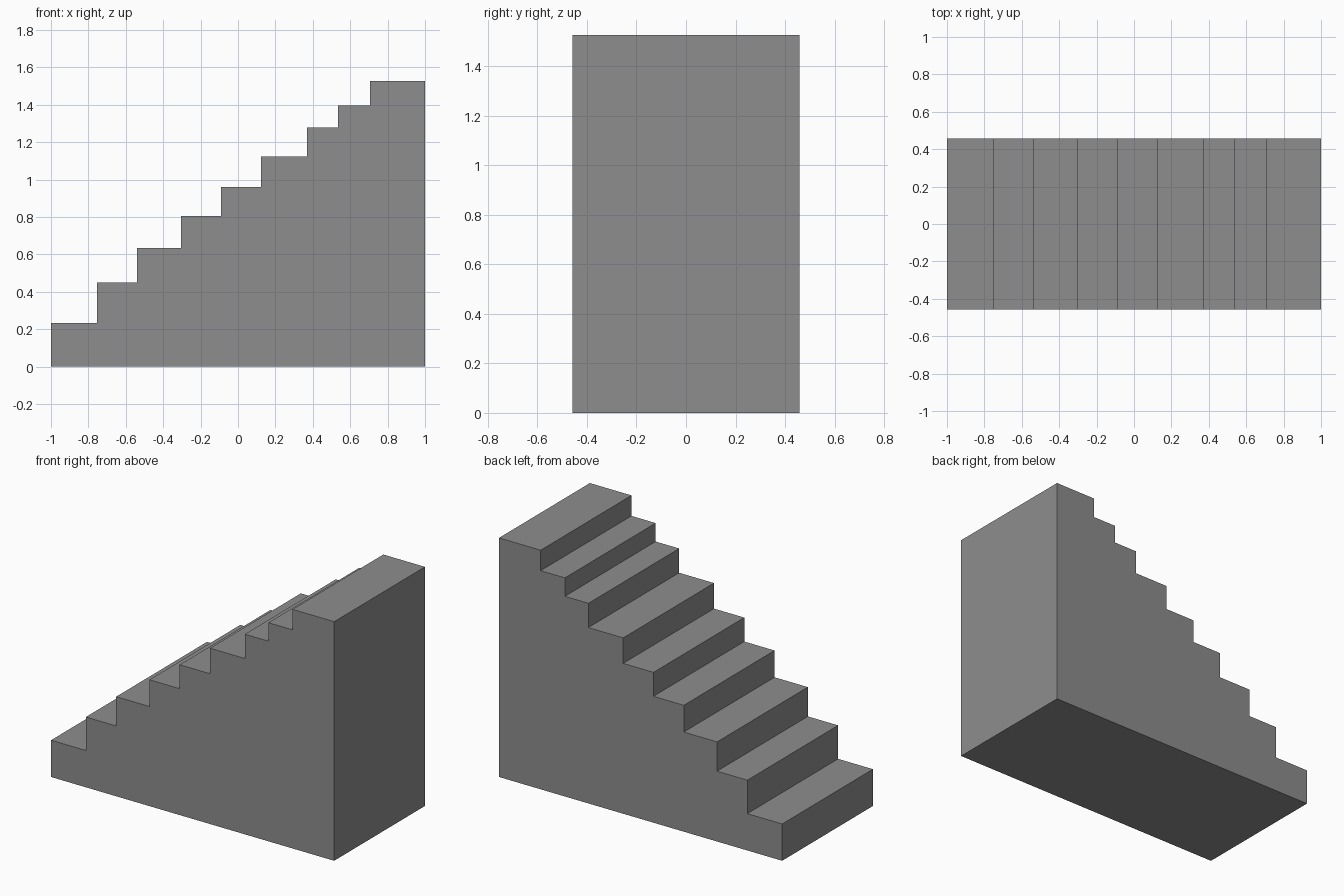
import bpy
import bmesh

if "Cube" in bpy.data.objects:
    bpy.data.objects.remove(bpy.data.objects["Cube"])

# Stair profile: where each tread starts and its height
starts = [-1.0, -0.754, -0.54, -0.305, -0.091, 0.123, 0.369, 0.535, 0.706]
heights = [0.235, 0.449, 0.636, 0.807, 0.96, 1.123, 1.278, 1.396, 1.527]
HALF_WIDTH = 0.458

profile = [(-1.0, 0.0), (1.0, 0.0), (1.0, heights[-1])]
ends = starts[1:] + [1.0]
for i in reversed(range(len(starts))):
    if i < len(starts) - 1:
        profile.append((ends[i], heights[i]))
    profile.append((starts[i], heights[i]))

# Solid staircase: extrude the side profile across the width
bm = bmesh.new()
side = bm.faces.new([bm.verts.new((x, -HALF_WIDTH, z)) for x, z in profile])
result = bmesh.ops.extrude_face_region(bm, geom=[side], use_keep_orig=True)
moved = [g for g in result["geom"] if isinstance(g, bmesh.types.BMVert)]
bmesh.ops.translate(bm, verts=moved, vec=(0, 2 * HALF_WIDTH, 0))
bmesh.ops.recalc_face_normals(bm, faces=bm.faces)

mesh = bpy.data.meshes.new("staircase")
bm.to_mesh(mesh)
bm.free()

# Single stone grey
grey = bpy.data.materials.new("stone grey")
grey.diffuse_color = (0.27, 0.27, 0.27, 1.0)
grey.use_nodes = True
grey.node_tree.nodes["Principled BSDF"].inputs["Base Color"].default_value = grey.diffuse_color
mesh.materials.append(grey)

staircase = bpy.data.objects.new("staircase", mesh)
bpy.context.collection.objects.link(staircase)
